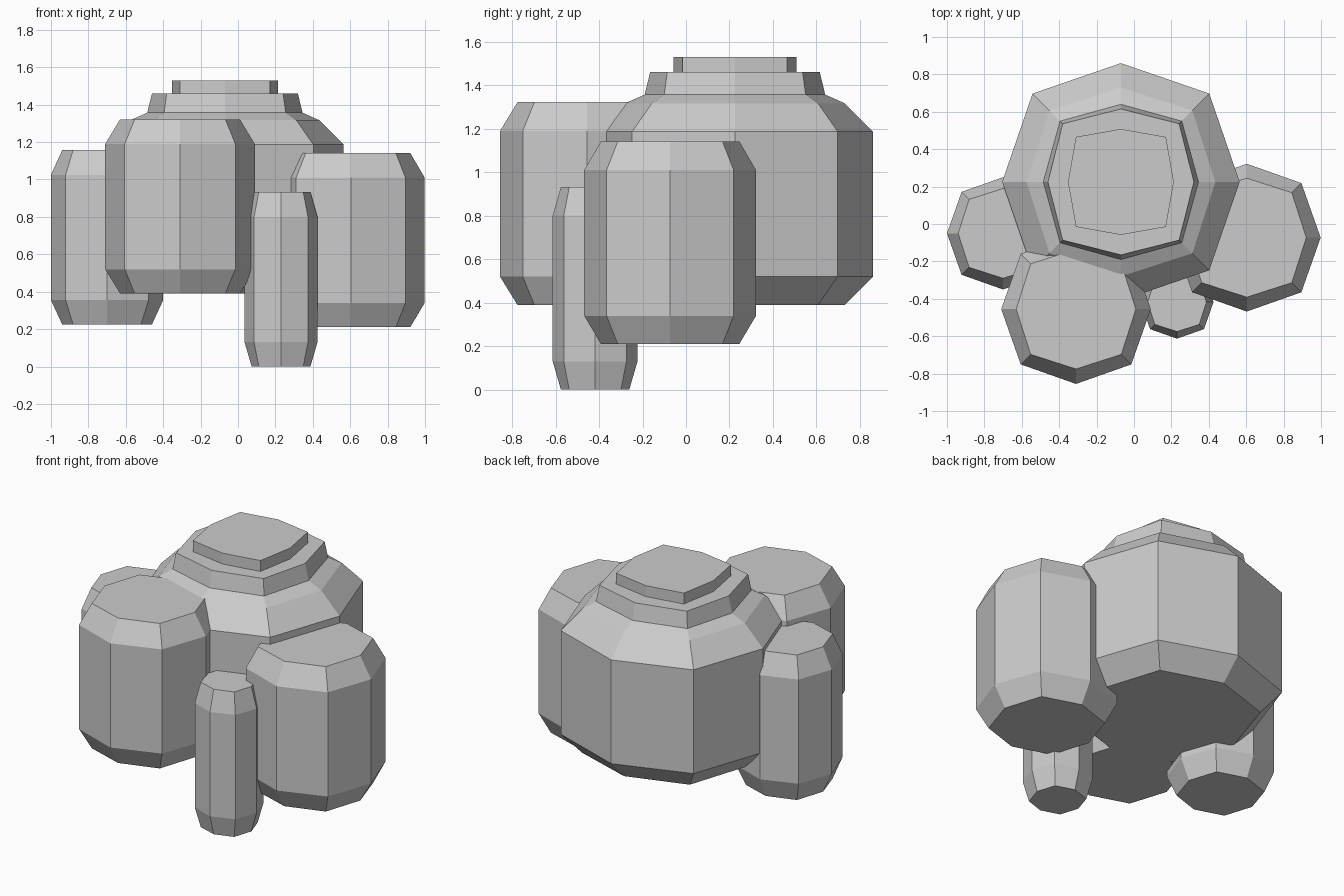
import bpy, bmesh
from math import sin, cos, pi

if "Cube" in bpy.data.objects:
    bpy.data.objects.remove(bpy.data.objects["Cube"])


def eight_sided(name, cx, cy, rings):
    """Lofted octagon. rings: (z, radius at axis corners, radius at diagonal corners)"""
    bm = bmesh.new()
    loops = []
    for z, ra, rd in rings:
        loop = []
        for i in range(8):
            r = rd if i % 2 else ra
            loop.append(bm.verts.new((cx + r * cos(i * pi / 4), cy + r * sin(i * pi / 4), z)))
        loops.append(loop)
    for lo, hi in zip(loops, loops[1:]):
        for i in range(8):
            j = (i + 1) % 8
            bm.faces.new((lo[i], lo[j], hi[j], hi[i]))
    bm.faces.new(loops[0][::-1])
    bm.faces.new(loops[-1])
    bmesh.ops.recalc_face_normals(bm, faces=bm.faces)
    mesh = bpy.data.meshes.new(name)
    bm.to_mesh(mesh)
    bm.free()
    obj = bpy.data.objects.new(name, mesh)
    bpy.context.collection.objects.link(obj)
    return obj


def column(name, cx, cy, base, r, inset):
    """Upright octagonal column with a chamfer at both ends"""
    d, end = r * 1.045, r - inset
    return eight_sided(name, cx, cy, [
        (base, end, end * 1.07), (base + 0.13, r, d),
        (base + 0.80, r, d), (base + 0.932, end, end * 1.07)])


# Large central body with stepped shoulder
eight_sided("main_body", -0.07, 0.225, [
    (0.39, 0.505, 0.54), (0.52, 0.635, 0.668), (1.187, 0.635, 0.668),
    (1.317, 0.505, 0.54), (1.357, 0.415, 0.46), (1.46, 0.39, 0.44)])

# Raised lid on top
eight_sided("top_lid", -0.07, 0.225, [(1.45, 0.283, 0.34), (1.53, 0.283, 0.34)])

# Surrounding columns
column("front_column", -0.31, -0.455, 0.39, 0.40, 0.08)
column("right_column", 0.603, -0.073, 0.21, 0.395, 0.077)
column("left_column", -0.70, -0.05, 0.225, 0.30, 0.06)
column("small_column", 0.23, -0.418, 0.0, 0.195, 0.038)
